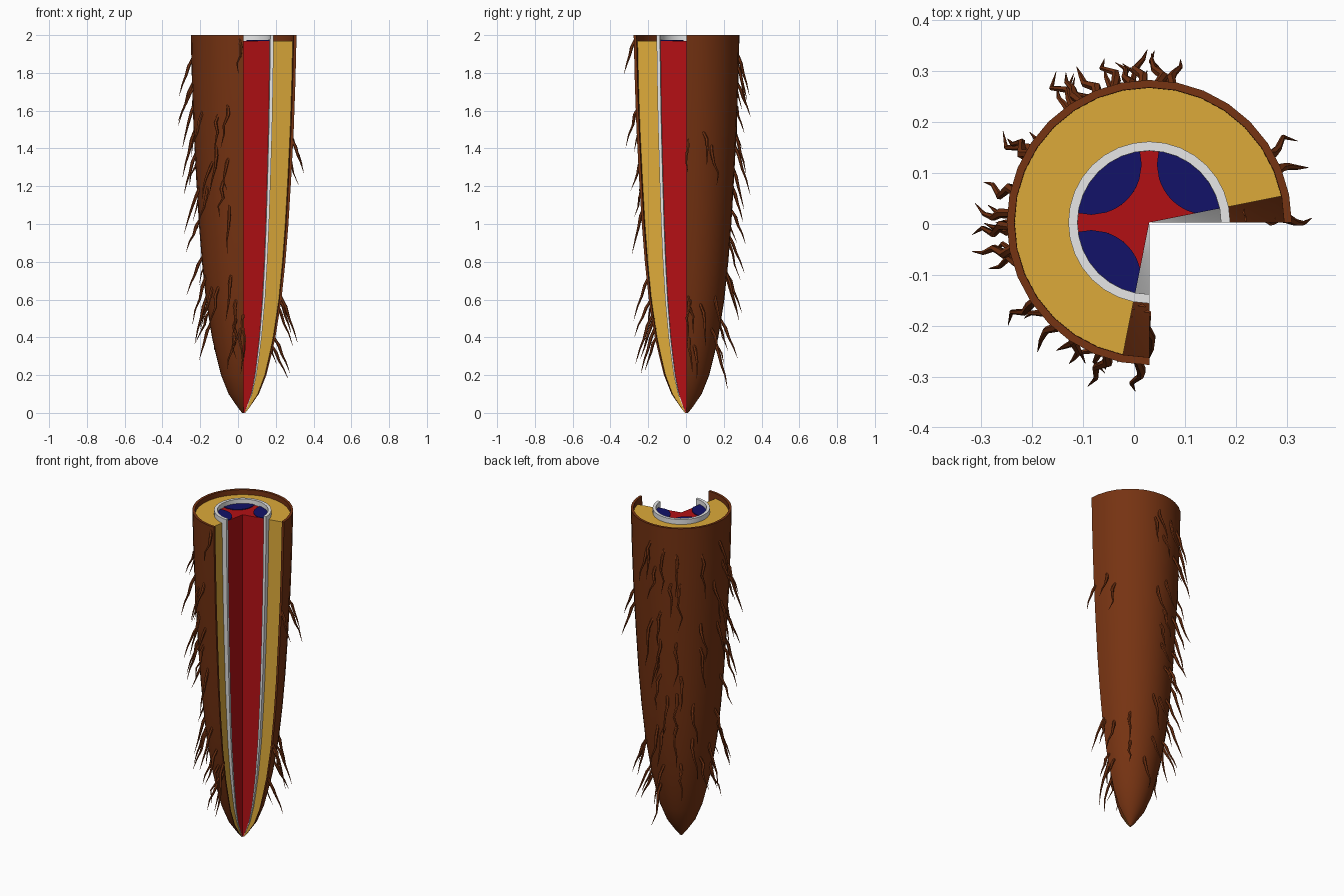
import bpy, bmesh, math, random
from mathutils import Vector

if "Cube" in bpy.data.objects:
    bpy.data.objects.remove(bpy.data.objects["Cube"])

random.seed(4)
CX, CY, R = 0.03, 0.003, 0.28          # root axis and top radius
PROFILE = [(0, .008), (.03, .032), (.1, .08), (.2, .12), (.3, .145), (.4, .168), (.6, .2),
           (.8, .221), (1, .237), (1.25, .252), (1.5, .265), (1.75, .274), (2, .28)]


def radius(z):
    for (z0, r0), (z1, r1) in zip(PROFILE, PROFILE[1:]):
        if z <= z1:
            return r0 + (r1 - r0) * (z - z0) / (z1 - z0)
    return R


def material(name, rgb):
    m = bpy.data.materials.new(name)
    m.diffuse_color = (*rgb, 1)
    m.use_nodes = True
    m.node_tree.nodes["Principled BSDF"].inputs["Base Color"].default_value = m.diffuse_color
    return m


BROWN = material("bark brown", (.18, .033, .006))
YELLOW = material("ochre yellow", (.72, .40, .042))
WHITE = material("off white", (.82, .82, .82))
RED = material("deep red", (.45, .005, .007))
BLUE = material("navy blue", (.006, .006, .14))


def finish(bm, name, mat):
    bmesh.ops.recalc_face_normals(bm, faces=bm.faces)
    me = bpy.data.meshes.new(name)
    bm.to_mesh(me)
    bm.free()
    me.materials.append(mat)
    ob = bpy.data.objects.new(name, me)
    bpy.context.collection.objects.link(ob)
    bpy.context.view_layer.objects.active = ob
    ob.select_set(True)
    bpy.ops.object.shade_smooth_by_angle(angle=math.radians(35))
    ob.select_set(False)
    return ob


def polar(r, deg):
    a = math.radians(deg)
    return (r * math.cos(a), r * math.sin(a))


def loft(name, mat, outline, levels):
    """Stack the outline at each level, shrinking it with the root profile."""
    bm = bmesh.new()
    rings = []
    for z in levels:
        s = radius(z) / R
        rings.append([bm.verts.new((CX + x * s, CY + y * s, z)) for x, y in outline])
    n = len(outline)
    for a, b in zip(rings, rings[1:]):
        for i in range(n):
            j = (i + 1) % n
            bm.faces.new((a[i], a[j], b[j], b[i]))
    bm.faces.new(rings[0][::-1])
    bm.faces.new(rings[-1])
    return finish(bm, name, mat)


def sector(r_in, r_out, a0, a1):
    n = round((a1 - a0) / 11.25)
    angs = [a0 + (a1 - a0) * i / n for i in range(n + 1)]
    pts = [polar(r_out, a) for a in angs]
    return pts + ([polar(r_in, a) for a in reversed(angs)] if r_in else [(0, 0)])


full = [z for z, _ in PROFILE]
inner = full[:-1] + [1.97]

# Layers of the root, front right quarter cut away
loft("epidermis", BROWN, sector(.265, .28, 0, 270), full)
loft("cortex", YELLOW, sector(.157, .266, 11.25, 258.75), inner)
loft("endodermis", WHITE, sector(.141, .159, 0, 270), full)
loft("xylem_core", RED, sector(0, .142, 11.25, 258.75), inner)

# Blue plates between the arms of the red star
D, RHO = .1626, .1
for k, (lo, hi) in enumerate([(-33.75, 37.5), (-37.5, 37.5), (-37.5, 33.75)]):
    mid = 45 + 90 * k
    offs = [lo + (hi - lo) * i / 14 for i in range(15)]
    arc = []
    for o in offs:
        a = math.radians(o)
        root = math.sqrt(max(0, RHO ** 2 - (D * math.sin(a)) ** 2))
        arc.append(polar(D * math.cos(a) - root, mid + o))
    rim = [polar(.1415, mid + o) for o in reversed(offs)]
    loft(f"phloem_{k + 1}", BLUE, arc + rim, [1.969, 1.974])

# Root hairs: angle around the axis, then heights where they sprout
HAIRS = {
    2: [1.45, .62], 6: [.6], 350 - 345: [.4], 15: [.36], 20: [1.49], 22: [.58], 31: [1.42], 50: [.62, .45],
    80: [.37, 1.85], 87: [1.9, 1.42, .75], 93: [1.75, 1.2, .5], 97: [1.08, 1.3], 100: [1.48, .75],
    105: [1.87, .95], 113: [1.66], 119: [1.84, 1.29, .97, .77], 124: [1.66, 1.08, .52],
    143: [.9, .68], 150: [1.83, 1.4, 1.25], 158: [.55], 168: [1.65], 176: [1.88, 1.38, .62],
    182: [1.75, 1.5, .83], 190: [1.73, 1.03, .48], 196: [1.2, .73], 214: [1.6, .67],
    218: [1.2], 229: [1.33, .67], 235: [1.42], 239: [1.58], 244: [1.23], 251: [1.63, 1.35, 1.1, .73, .41],
    258: [.6, .5], 265: [1.98, .45], 269: [.52],
}
bm = bmesh.new()
for ang, heights in HAIRS.items():
    for z in heights:
        out = Vector((*polar(1, ang), 0))
        side = Vector((-out.y, out.x, 0))
        reach = random.uniform(.055, .095)
        drop = min(random.uniform(.17, .27), z - .06)
        base = Vector((CX, CY, z)) + out * (radius(z) - .008)
        rings = []
        # kinked, tapering path: (share of reach, share of drop, thickness)
        for f, g, t in [(0, 0, .008), (.3, .22, .0095), (.5, .48, .007), (.75, .7, .0045), (1, 1, .0006)]:
            jit = random.uniform(-.014, .014) if f else 0
            c = base + out * (reach * f) + side * jit - Vector((0, 0, drop * g))
            rings.append([bm.verts.new(c + out * (t * math.cos(q)) + side * (t * math.sin(q)))
                          for q in (i * math.tau / 6 for i in range(6))])
        for a, b in zip(rings, rings[1:]):
            for i in range(6):
                j = (i + 1) % 6
                bm.faces.new((a[i], b[i], b[j], a[j]))
        bm.faces.new(rings[0])
        bm.faces.new(rings[-1][::-1])
finish(bm, "root_hairs", BROWN)
